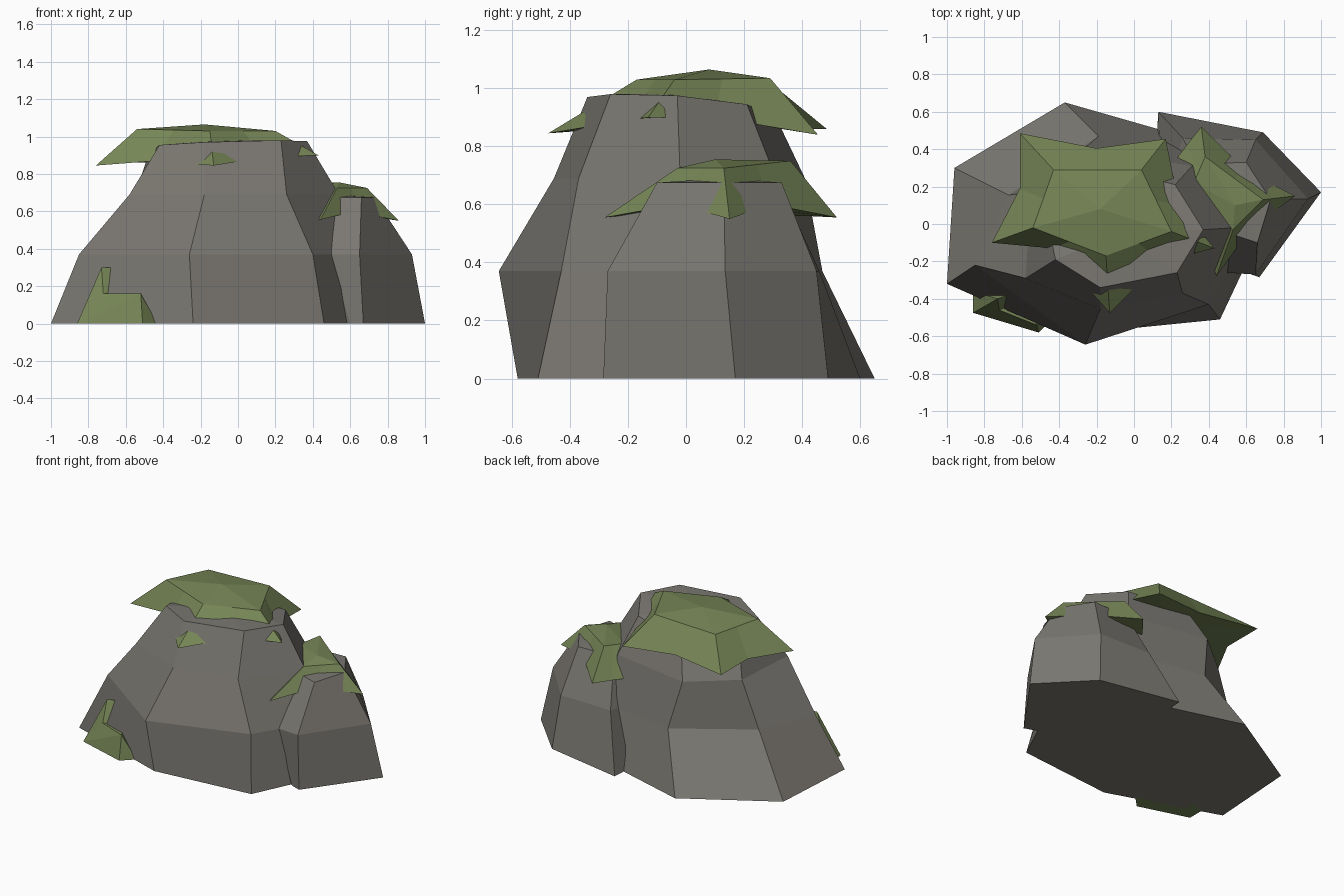
import bpy, bmesh
from mathutils import Vector

if "Cube" in bpy.data.objects:
    bpy.data.objects.remove(bpy.data.objects["Cube"])


def material(name, rgb):
    m = bpy.data.materials.new(name)
    m.diffuse_color = (*rgb, 1)
    m.use_nodes = True
    m.node_tree.nodes["Principled BSDF"].inputs["Base Color"].default_value = m.diffuse_color
    return m


STONE = material("grey stone", (0.195, 0.185, 0.165))
MOSS = material("moss green", (0.18, 0.235, 0.093))


def finish(name, bm, mat):
    bmesh.ops.recalc_face_normals(bm, faces=bm.faces)
    me = bpy.data.meshes.new(name)
    bm.to_mesh(me)
    bm.free()
    me.materials.append(mat)
    bpy.context.collection.objects.link(bpy.data.objects.new(name, me))


def loft(name, rings, top, bottom, mat):
    """Bridge rings of equal point count; close ends with a fan (point) or a flat face (None)."""
    bm = bmesh.new()
    rows = [[bm.verts.new(p) for p in r] for r in rings]
    n = len(rows[0])
    for a, b in zip(rows, rows[1:]):
        for i in range(n):
            j = (i + 1) % n
            bm.faces.new((a[i], a[j], b[j], b[i]))
    for row, tip in ((rows[0], bottom), (rows[-1], top)):
        if tip is None:
            bm.faces.new(row)
        else:
            c = bm.verts.new(tip)
            for i in range(n):
                bm.faces.new((row[i], row[(i + 1) % n], c))
    finish(name, bm, mat)


def level(z, pts):
    return [(x, y, z) for x, y in pts]


# Large boulder: seven-sided rings, from the ground up
loft("large_boulder", [
    level(0, [(-1, -.32), (-.24, -.58), (.46, -.51), (.70, 0), (.40, .43), (-.37, .65), (-.96, .30)]),
    level(.37, [(-.85, -.22), (-.26, -.645), (.40, -.43), (.64, -.02), (.36, .38), (-.19, .47), (-.67, .155)]),
    level(.69, [(-.58, -.29), (-.18, -.455), (.26, -.37), (.54, -.02), (.31, .31), (-.26, .41), (-.55, .17)]),
    [(-.42, -.19, .955), (-.18, -.34, .97), (.23, -.26, .98), (.37, -.03, .975),
     (.22, .21, .945), (-.18, .31, .90), (-.48, .10, .90)],
], (-.08, -.05, .98), None, STONE)

# Small boulder leaning on the right side
loft("small_boulder", [
    level(0, [(.60, -.26), (.67, -.285), (1, .17), (.69, .49), (.13, .60), (.10, .1)]),
    level(.37, [(.49, -.26), (.65, -.27), (.93, .135), (.65, .45), (.26, .46), (.15, .1)]),
    level(.675, [(.54, -.06), (.66, -.10), (.73, .13), (.60, .33), (.33, .32), (.30, .1)]),
], (.54, .13, .69), None, STONE)


def moss_cap(name, apex, tips, notches, shoulder, under):
    """Star-shaped cap: drooping tips alternate with notches around a raised shoulder ring."""
    apex = Vector(apex)
    rim, ring = [], []
    for t, nt, s in zip(tips, notches, shoulder):
        rim += [Vector(t), Vector(nt)]
        ring.append(Vector(s))
    upper = []
    for i, s in enumerate(ring):
        upper += [s, (s + ring[(i + 1) % len(ring)]) / 2]
    loft(name, [rim, upper], apex, under, MOSS)


# Main moss cap, whose front and right tips come back out through the stone
moss_cap("large_moss_cap", (-.18, .08, 1.065),
         [(-.76, -.10, .845), (-.13, -.475, .845), (.43, -.13, .90), (.17, .455, .84), (-.61, .485, .86)],
         [(-.44, -.13, .87), (.15, -.20, .89), (.24, .10, .90), (-.20, .405, .86), (-.61, .19, .86)],
         [(-.54, -.02, 1.04), (-.15, -.17, 1.03), (.20, -.04, 1.03), (.04, .29, 1.035), (-.43, .29, 1.02)],
         (-.18, .08, .90))

# Smaller moss cap on the small boulder
moss_cap("small_moss_cap", (.54, .10, .755),
         [(.44, -.28, .555), (.86, .15, .55), (.36, .52, .555), (.19, .30, .56)],
         [(.62, -.03, .60), (.59, .29, .60), (.28, .42, .56), (.35, 0, .60)],
         [(.53, -.03, .725), (.69, .13, .725), (.38, .36, .75), (.32, .22, .73)],
         (.50, .15, .60))

# Moss clump at the foot of the large boulder: two joined lumps
bm = bmesh.new()
for lump in (
    [(-.86, -.475, 0), (-.86, -.36, 0), (-.73, -.40, .30), (-.65, -.37, .30),
     (-.72, -.46, .16), (-.70, -.52, 0), (-.65, -.30, 0)],
    [(-.86, -.475, 0), (-.51, -.58, 0), (-.43, -.50, 0), (-.52, -.54, .16),
     (-.72, -.46, .16), (-.60, -.35, 0), (-.60, -.40, .16)],
):
    vs = [bm.verts.new(p) for p in lump]
    res = bmesh.ops.convex_hull(bm, input=vs)
    extra = {v for v in res["geom_interior"] + res["geom_unused"] if isinstance(v, bmesh.types.BMVert)}
    bmesh.ops.delete(bm, geom=list(extra), context="VERTS")
finish("ground_moss", bm, MOSS)
